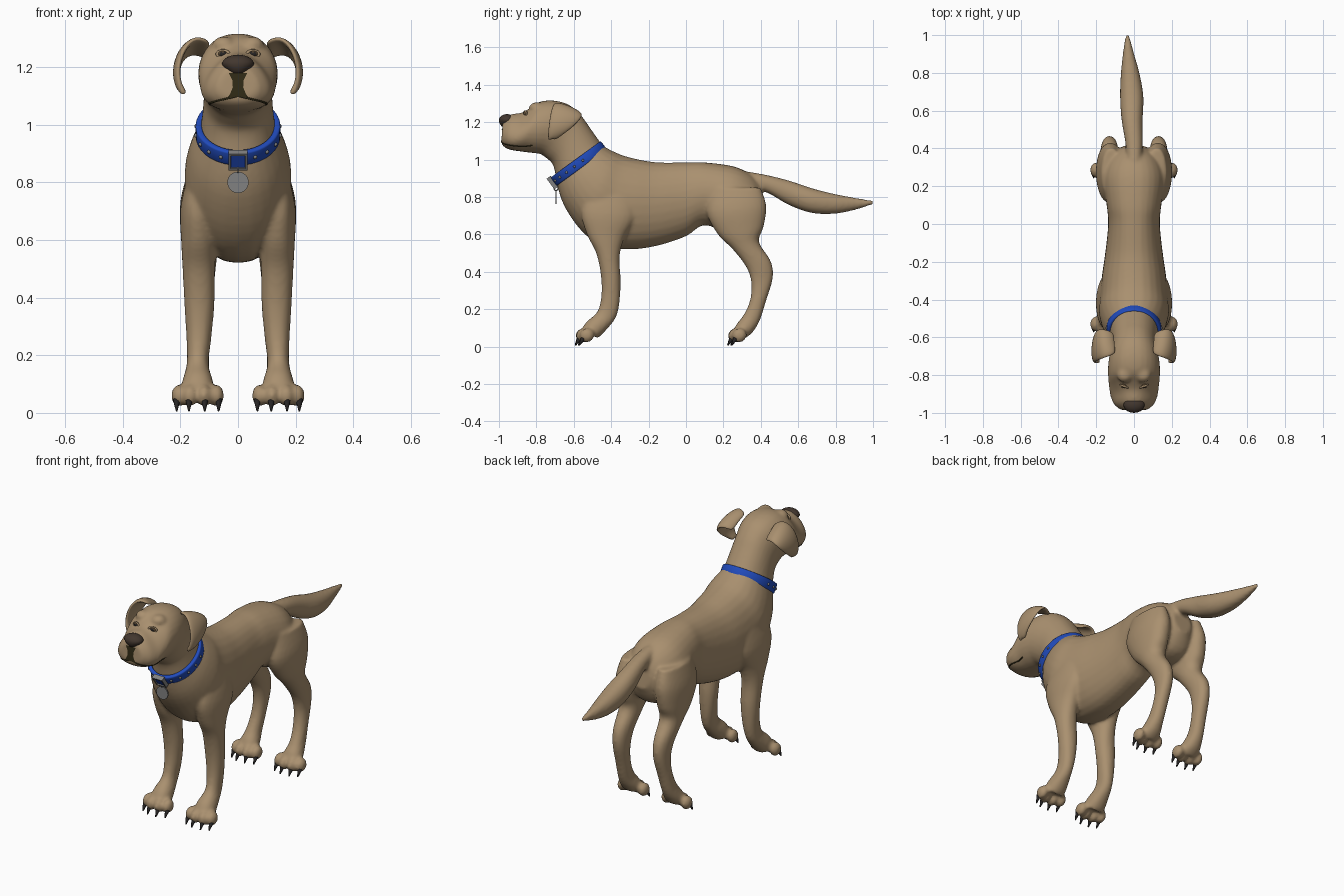
import bpy, bmesh
from math import sin, cos, pi, radians
from mathutils import Vector, Matrix
from mathutils.bvhtree import BVHTree

if "Cube" in bpy.data.objects:
    bpy.data.objects.remove(bpy.data.objects["Cube"])


def material(name, r, g, b):
    m = bpy.data.materials.new(name)
    m.use_nodes = True
    m.diffuse_color = (r, g, b, 1)
    m.node_tree.nodes["Principled BSDF"].inputs["Base Color"].default_value = (r, g, b, 1)
    return m


TAN = material("tan fur", .40, .28, .16)
BLUE = material("blue collar", .015, .07, .5)
METAL = material("grey metal", .22, .22, .22)
NOSE = material("dark brown nose", .055, .038, .028)
DARK = material("dark mouth", .03, .024, .008)
CLAW = material("black claw", .02, .018, .018)
IRIS = material("brown iris", .12, .075, .035)


def finish(name, bm, *mats, smooth=True):
    """Turn a bmesh into a named object."""
    bmesh.ops.recalc_face_normals(bm, faces=bm.faces)
    me = bpy.data.meshes.new(name)
    bm.to_mesh(me)
    bm.free()
    for m in mats:
        me.materials.append(m)
    for p in me.polygons:
        p.use_smooth = smooth
    ob = bpy.data.objects.new(name, me)
    bpy.context.collection.objects.link(ob)
    return ob


def spline(a, b, c, d, t):
    return [.5 * (2 * q + (r - p) * t + (2 * p - 5 * q + 4 * r - s) * t * t
                  + (3 * q - p - 3 * r + s) * t ** 3) for p, q, r, s in zip(a, b, c, d)]


def loft(bm, rings, side=1, steps=4, count=28):
    """Ring: edge y, z / opposite edge y, z / half width / centre x / pinch towards first edge."""
    rings = [tuple(r) + (0,) * (7 - len(r)) for r in rings]
    pad = [rings[0]] + rings + [rings[-1]]
    dense = [spline(*pad[i:i + 4], k / steps) for i in range(len(rings) - 1) for k in range(steps)]
    loops = []
    for y1, z1, y2, z2, w, x, pinch in dense + [rings[-1]]:
        loop = []
        for k in range(count):
            c, s = cos(2 * pi * k / count), sin(2 * pi * k / count)
            c = abs(c) ** .88 * (1 if c > 0 else -1)
            loop.append(bm.verts.new((side * (x + w * c * (1 - pinch * s)),
                                      (y1 + y2) / 2 + (y1 - y2) / 2 * s,
                                      (z1 + z2) / 2 + (z1 - z2) / 2 * s)))
        loops.append(loop)
    for a, b in zip(loops, loops[1:]):
        for k in range(count):
            n = (k + 1) % count
            bm.faces.new((a[k], a[n], b[n], b[k]))
    bm.faces.new(loops[0])
    bm.faces.new(loops[-1])


def ball(bm, centre, radii, turn=Matrix()):
    m = Matrix.Translation(centre) @ turn @ Matrix.Diagonal((*radii, 1))
    return bmesh.ops.create_uvsphere(bm, u_segments=20, v_segments=12, radius=1, matrix=m)


def torus(bm, matrix, big, small, n=28, m=8):
    v = [[bm.verts.new(matrix @ Vector(((big + small * cos(2 * pi * j / m)) * cos(2 * pi * i / n),
                                        (big + small * cos(2 * pi * j / m)) * sin(2 * pi * i / n),
                                        small * sin(2 * pi * j / m)))) for j in range(m)] for i in range(n)]
    for i in range(n):
        for j in range(m):
            bm.faces.new((v[i][j], v[(i + 1) % n][j], v[(i + 1) % n][(j + 1) % m], v[i][(j + 1) % m]))


torso = [(.40, .87, .42, .72, .06, 0), (.34, .925, .36, .62, .13, 0), (.25, .965, .24, .6, .165, 0),
         (.1, .985, .1, .65, .145, 0), (0, .985, 0, .59, .137, 0), (-.15, .985, -.15, .54, .152, 0),
         (-.25, 1, -.3, .52, .17, 0), (-.33, 1.02, -.45, .54, .18, 0), (-.38, 1.04, -.56, .62, .185, 0),
         (-.42, 1.06, -.65, .75, .165, 0), (-.45, 1.08, -.69, .87, .135, 0), (-.48, 1.12, -.69, .92, .125, 0)]
head = [(-.45, 1.08, -.69, .87, .13, 0), (-.52, 1.18, -.71, .97, .12, 0), (-.56, 1.235, -.75, 1.01, .12, 0),
        (-.62, 1.29, -.78, 1.03, .13, 0), (-.7, 1.315, -.82, 1.035, .138, 0), (-.78, 1.31, -.86, 1.04, .136, 0, .05),
        (-.835, 1.275, -.895, 1.045, .128, 0, .22), (-.88, 1.25, -.93, 1.05, .118, 0, .32),
        (-.94, 1.24, -.965, 1.062, .1, 0, .3), (-.98, 1.2, -.988, 1.085, .068, 0, .2)]
tail = [(.3, .94, .36, .84, .04, 0), (.42, .92, .44, .82, .046, 0), (.55, .888, .55, .757, .056, -.01),
        (.68, .845, .67, .715, .062, -.012), (.8, .815, .79, .71, .05, -.02),
        (.92, .793, .9, .73, .028, -.03), (1.005, .78, 1, .76, .01, -.035)]
front_leg = [(-.52, .85, -.28, .85, .04, .13), (-.56, .72, -.27, .7, .06, .14), (-.53, .6, -.33, .58, .06, .137),
             (-.48, .5, -.355, .48, .056, .136), (-.455, .38, -.35, .36, .052, .134), (-.453, .27, -.355, .24, .043, .136),
             (-.475, .185, -.375, .155, .038, .14), (-.53, .135, -.43, .085, .053, .14), (-.56, .09, -.47, .045, .06, .14)]
back_leg = [(.14, .85, .4, .85, .05, .12), (.11, .72, .43, .75, .075, .125), (.17, .6, .415, .64, .067, .13),
            (.25, .52, .39, .56, .057, .13), (.325, .42, .452, .46, .047, .13), (.35, .33, .465, .37, .04, .13),
            (.34, .24, .427, .24, .038, .135), (.305, .165, .395, .14, .04, .14),
            (.27, .12, .355, .075, .053, .14), (.255, .085, .31, .04, .058, .14)]
toes = [(.075, -.535), (.118, -.552), (.167, -.55), (.205, -.53)]

# Body, head, tail, legs and paws fused into one soft skin
skin = bmesh.new()
claws = bmesh.new()
for shape in (torso, head, tail):
    loft(skin, shape)
for side in (-1, 1):
    loft(skin, front_leg, side)
    loft(skin, back_leg, side)
    ball(skin, (side * .05, -.8, 1.277), (.04, .04, .03))
    for shift in (0, .815):
        for x, y in toes:
            ball(skin, (side * x, y + shift, .06), (.027, .04, .038), Matrix.Rotation(.5, 4, 'X'))
            splay = side * (x - .14) * .12
            tip = Matrix.Translation((side * x + splay, y + shift - .03, .026))
            bmesh.ops.create_cone(claws, cap_ends=True, segments=10, radius1=.003, radius2=.013, depth=.044,
                                  matrix=tip @ Matrix.Rotation(-.5, 4, 'X'))
body = finish("body_skin", skin, TAN)
fuse = body.modifiers.new("fuse", 'REMESH')
fuse.mode = 'VOXEL'
fuse.voxel_size = .0095
fuse.use_smooth_shade = True
soften = body.modifiers.new("soften", 'SMOOTH')
soften.factor = .5
soften.iterations = 7
finish("claws", claws, CLAW)

bpy.context.view_layer.update()
tree = BVHTree.FromObject(body, bpy.context.evaluated_depsgraph_get())


def on_skin(origin, direction, lift):
    """First skin point along a ray, raised slightly."""
    direction = Vector(direction).normalized()
    hit = tree.ray_cast(Vector(origin), direction)[0]
    return (hit or Vector(origin)) - direction * lift


# Folded hanging ears: front edge and back edge of each row
rows = [((.09, -.69, 1.285), (.1, -.575, 1.22)), ((.145, -.705, 1.31), (.15, -.555, 1.25)),
        ((.19, -.725, 1.265), (.2, -.55, 1.225)), ((.212, -.735, 1.19), (.212, -.61, 1.165)),
        ((.2, -.74, 1.125), (.2, -.67, 1.125)), ((.18, -.735, 1.1), (.18, -.7, 1.105))]
ear = bmesh.new()
grid = []
for a, b in rows:
    a, b = Vector(a), Vector(b)
    grid.append([ear.verts.new(p) for p in (a, (a + b) / 2 + Vector((.01, 0, .012)), b)])
for r, s in zip(grid, grid[1:]):
    for k in (0, 1):
        ear.faces.new((r[k], r[k + 1], s[k + 1], s[k]))
ears = finish("ears", ear, TAN)
ears.modifiers.new("pair", 'MIRROR').use_mirror_merge = False
thick = ears.modifiers.new("thickness", 'SOLIDIFY')
thick.thickness = .024
thick.offset = 0
ears.modifiers.new("round", 'SUBSURF').levels = 2
ears.modifiers["round"].render_levels = 2

# Nose, with a dark groove beneath it
nose = bmesh.new()
ball(nose, (0, -.957, 1.21), (.056, .043, .033))
for v in nose.verts:
    if v.co.z < 1.21:
        v.co.x *= 1 - (1.21 - v.co.z) * 14
        v.co.z -= (1.21 - v.co.z) * .3
finish("nose", nose, NOSE)
groove = bmesh.new()
strips = [[groove.verts.new(on_skin((w * k, -1.2, z), (0, 1, 0), .005)) for k in (-1, -.5, 0, .5, 1)]
          for z, w in ((1.18, .032), (1.155, .02), (1.13, .018), (1.11, .026), (1.097, .034))]
for r, s in zip(strips, strips[1:]):
    for k in range(4):
        groove.faces.new((r[k], r[k + 1], s[k + 1], s[k]))
finish("lip_groove", groove, DARK)

# Mouth line wrapped around the muzzle
line = bpy.data.curves.new("mouth_line", 'CURVE')
line.dimensions = '3D'
line.bevel_depth = .0035
path = line.splines.new('POLY')
path.points.add(40)
for k, p in enumerate(path.points):
    a = radians(-96 + 192 * k / 40)
    z = 1.1 - .03 * sin(min(abs(a) * 1.25, pi / 2)) + .012 * max(0, abs(a) - 1.2)
    d = Vector((sin(a), -cos(a), 0))
    p.co = (*on_skin(Vector((0, -.83, z)) + d * .4, -d, 0), 1)
line.materials.append(DARK)
bpy.context.collection.objects.link(bpy.data.objects.new("mouth_line", line))

# Eyes with almond lids
eyes, lids = bmesh.new(), bmesh.new()
for side in (-1, 1):
    spot = on_skin((side * .052, -1.2, 1.245), (0, 1, 0), -.006)
    ball(eyes, spot, (.017, .013, .013), Matrix.Rotation(pi / 2, 4, 'X') @ Matrix.Rotation(0, 4, 'Z'))
    frame = Matrix.Translation(spot - Vector((0, .004, 0))) @ Matrix.Rotation(side * .35, 4, 'Z')
    torus(lids, frame @ Matrix.Rotation(pi / 2, 4, 'X') @ Matrix.Diagonal((1.25, .8, 1, 1)), .017, .005)
eyes.normal_update()
for f in eyes.faces:
    f.material_index = 1 if f.normal.y < -.8 else 0
finish("eyes", eyes, IRIS, CLAW)
finish("eyelids", lids, TAN)

# Collar band, tilted around the neck
tilt = Matrix.Translation((0, -.575, .978)) @ Matrix.Rotation(radians(36), 4, 'X')
band = bmesh.new()
bmesh.ops.create_cone(band, segments=56, radius1=1, radius2=1, depth=.055,
                      matrix=tilt @ Matrix.Diagonal((.147, .168, 1, 1)))
collar = finish("collar", band, BLUE)
wall = collar.modifiers.new("wall", 'SOLIDIFY')
wall.thickness = .022
edge = collar.modifiers.new("edge", 'BEVEL')
edge.width = .006
edge.segments = 2

studs = bmesh.new()
for side in (-1, 1):
    for k in range(5):
        a = radians(24 + 19 * k) * side
        ball(studs, tilt @ Vector((.147 * sin(a), -.168 * cos(a), 0)), (.007, .007, .007))
finish("collar_studs", studs, METAL)

# Buckle: metal frame around a blue centre
buckle = bmesh.new()
bmesh.ops.create_cube(buckle, size=1, matrix=tilt @ Matrix.Translation((0, -.172, 0))
                      @ Matrix.Diagonal((.066, .026, .07, 1)))
buckle.normal_update()
face = min(buckle.faces, key=lambda f: f.calc_center_median().y - f.calc_center_median().z * .7
           if f.normal.z < 0 else 9)
bmesh.ops.inset_region(buckle, faces=[face], thickness=.011)
bmesh.ops.inset_region(buckle, faces=[face], thickness=.001, depth=-.006)
face.material_index = 1
finish("buckle", buckle, METAL, BLUE, smooth=False)

# Round tag hanging from a small ring
tag = bmesh.new()
upright = Matrix.Rotation(pi / 2, 4, 'X')
bmesh.ops.create_cone(tag, cap_ends=True, segments=32, radius1=.037, radius2=.037, depth=.007,
                      matrix=Matrix.Translation((0, -.695, .8)) @ upright)
torus(tag, Matrix.Translation((0, -.695, .846)) @ Matrix.Rotation(pi / 2, 4, 'Y'), .011, .003, 16, 6)
finish("name_tag", tag, METAL, smooth=False)
